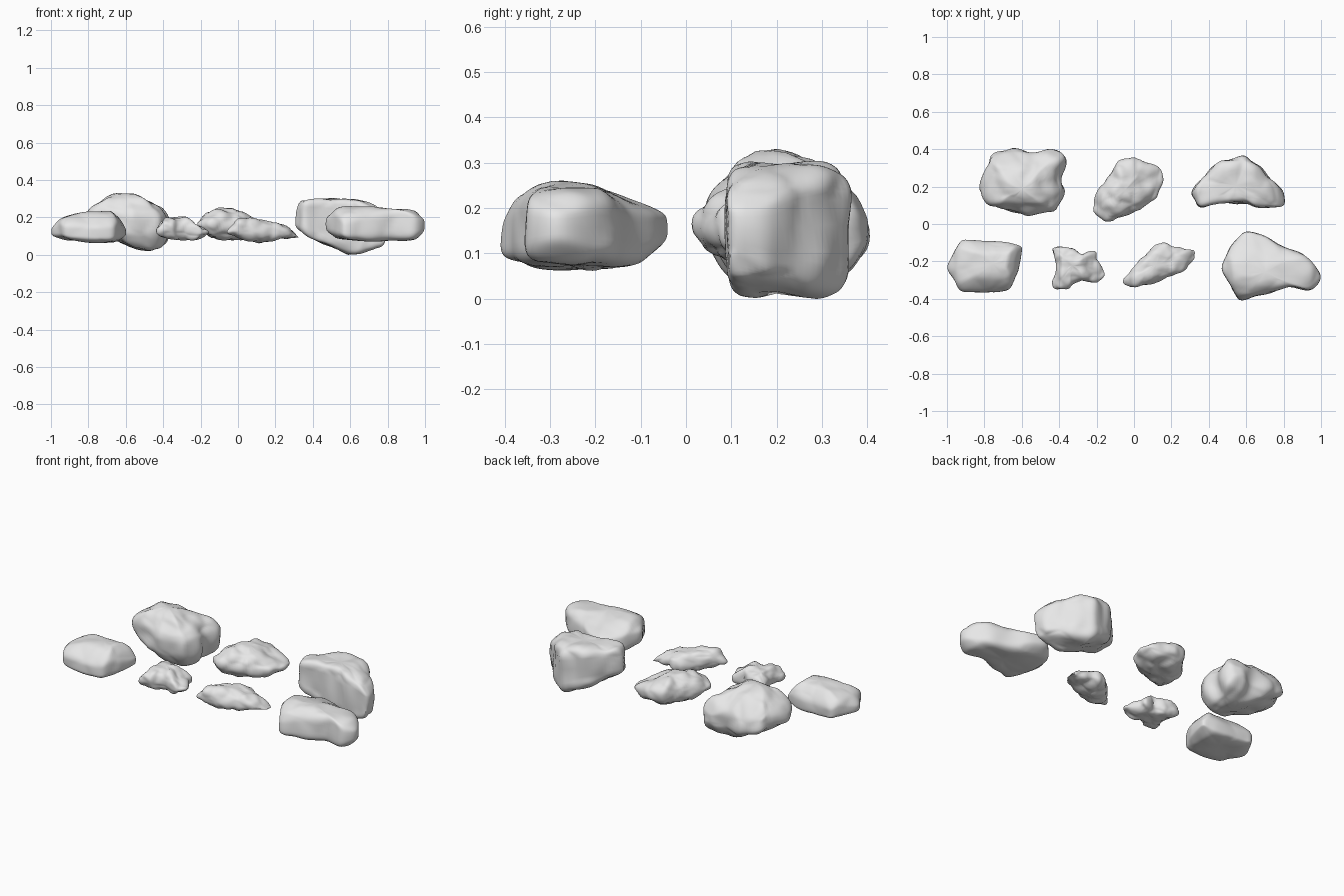
import bpy, bmesh, math
from mathutils import Vector, noise

if "Cube" in bpy.data.objects:
    bpy.data.objects.remove(bpy.data.objects["Cube"])

stone = bpy.data.materials.new("grey stone")
stone.diffuse_color = (0.8, 0.8, 0.8, 1)
stone.use_nodes = True
stone.node_tree.nodes["Principled BSDF"].inputs["Base Color"].default_value = stone.diffuse_color


def height(profile, x):
    """Linear lookup in a list of (position, z) points."""
    if x <= profile[0][0]:
        return profile[0][1]
    for (x0, z0), (x1, z1) in zip(profile, profile[1:]):
        if x <= x1:
            return z0 + (z1 - z0) * (x - x0) / (x1 - x0)
    return profile[-1][1]


def resample(points, count):
    """Even points along a closed outline, with the corners slightly worn."""
    pts = [Vector(p) for p in points]
    sides = list(zip(pts, pts[1:] + pts[:1]))
    step = sum((b - a).length for a, b in sides) / count
    out, offset = [], 0.0
    for a, b in sides:
        length = (b - a).length
        while offset < length and len(out) < count:
            out.append(a.lerp(b, offset / length))
            offset += step
        offset -= length
    for _ in range(2):
        out = [p * 0.5 + (out[i - 1] + out[(i + 1) % len(out)]) * 0.25 for i, p in enumerate(out)]
    return out


def rock(name, outline, top, bottom, crown, base, square=3.0, waist=0.5, rough=0.012, scale=9.0,
         side_top=((0, 9),), side_bottom=((0, -9),)):
    """Rings shrink from the outline to a crown point above and a base point below.
    top and bottom limit z along x; side_top and side_bottom limit it along y."""
    ring = resample(outline, 80)
    half = 18
    crown, base = Vector(crown), Vector(base)
    bm = bmesh.new()

    def add(p, lift):
        hi = min(height(top, p.x), height(side_top, p.y))
        lo = max(height(bottom, p.x), height(side_bottom, p.y))
        hi = max(hi, lo + 0.02)
        mid = lo + waist * (hi - lo)
        return bm.verts.new((p.x, p.y, mid + lift * ((hi - mid) if lift > 0 else (mid - lo))))

    rows = []
    for k in range(-half + 1, half):
        a = math.pi / 2 * k / half
        s = math.cos(a) ** (2 / square)
        lift = math.copysign(abs(math.sin(a)) ** (2 / square), k) if k else 0.0
        centre = crown if k > 0 else base
        rows.append([add(centre.lerp(p, s), lift) for p in ring])
    n = len(ring)
    for r0, r1 in zip(rows, rows[1:]):
        for i in range(n):
            j = (i + 1) % n
            bm.faces.new((r0[i], r0[j], r1[j], r1[i]))
    low, high = add(base, -1), add(crown, 1)
    for i in range(n):
        j = (i + 1) % n
        bm.faces.new((low, rows[0][j], rows[0][i]))
        bm.faces.new((high, rows[-1][i], rows[-1][j]))
    bmesh.ops.recalc_face_normals(bm, faces=bm.faces)
    bmesh.ops.smooth_vert(bm, verts=bm.verts, factor=0.5, use_axis_x=True, use_axis_y=True, use_axis_z=True)
    bm.normal_update()
    # chipped facets plus fine pitting
    moves = []
    for v in bm.verts:
        d = noise.voronoi(v.co * scale)[0]
        chip = min(d[1] - d[0], 0.5) - 0.25
        moves.append(v.normal * rough * (1.2 * chip + 0.7 * noise.noise(v.co * scale * 1.5)))
    for v, m in zip(bm.verts, moves):
        v.co += m
    mesh = bpy.data.meshes.new(name)
    bm.to_mesh(mesh)
    bm.free()
    mesh.materials.append(stone)
    obj = bpy.data.objects.new(name, mesh)
    bpy.context.collection.objects.link(obj)
    bpy.ops.object.select_all(action='DESELECT')
    obj.select_set(True)
    bpy.context.view_layer.objects.active = obj
    bpy.ops.object.shade_smooth_by_angle(angle=math.radians(40))


# back row
rock("back_left_boulder",
     [(-.77, .37), (-.66, .40), (-.53, .38), (-.45, .415), (-.38, .39), (-.36, .34), (-.395, .25),
      (-.37, .18), (-.41, .08), (-.48, .055), (-.58, .045), (-.69, .08), (-.78, .10), (-.83, .18), (-.80, .26)],
     [(-.83, .24), (-.79, .27), (-.68, .32), (-.6, .335), (-.54, .32), (-.45, .28), (-.37, .265)],
     [(-.83, .13), (-.7, .085), (-.55, .03), (-.42, .015), (-.37, .05)],
     (-.6, .18), (-.52, .22), square=3.4, waist=.5, rough=.015, scale=7,
     side_top=((.04, .24), (.11, .30), (.17, .335), (.30, .30), (.36, .26), (.42, .21)),
     side_bottom=((.04, .08), (.12, .02), (.28, .02), (.36, .05), (.42, .10)))
rock("back_middle_rock",
     [(-.09, .34), (0, .36), (.09, .32), (.15, .31), (.155, .2), (.11, .13), (.03, .075),
      (-.09, .03), (-.16, .01), (-.21, .065), (-.22, .13), (-.19, .19), (-.13, .26)],
     [(-.22, .18), (-.18, .235), (-.1, .25), (0, .24), (.06, .21), (.15, .185)],
     [(-.22, .14), (-.16, .09), (-.05, .075), (.08, .08), (.15, .11)],
     (-.05, .18), (-.04, .18), square=2.5, rough=.016, scale=10)
rock("back_right_boulder",
     [(.30, .16), (.35, .235), (.46, .335), (.59, .365), (.67, .31), (.79, .18), (.81, .09),
      (.65, .085), (.6, .115), (.43, .105), (.34, .09)],
     [(.30, .26), (.34, .295), (.5, .30), (.65, .295), (.74, .265), (.80, .22)],
     [(.30, .13), (.38, .09), (.5, .04), (.59, 0), (.66, .01), (.78, .04), (.80, .07)],
     (.54, .21), (.59, .2), square=6.0, waist=.55, rough=.012, scale=8)

# front row
rock("front_left_rock",
     [(-.92, -.08), (-.72, -.095), (-.59, -.115), (-.62, -.25), (-.66, -.355), (-.76, -.37),
      (-.93, -.36), (-.97, -.28), (-1.0, -.235), (-.965, -.15)],
     [(-1, .15), (-.95, .20), (-.86, .225), (-.78, .23), (-.68, .24), (-.63, .19), (-.59, .15)],
     [(-1, .095), (-.9, .075), (-.75, .065), (-.66, .065), (-.59, .09)],
     (-.75, -.21), (-.8, -.23), square=4.2, waist=.45, rough=.008, scale=6,
     side_top=((-.37, .17), (-.29, .22), (-.22, .245), (-.15, .225), (-.08, .17)))
rock("front_small_rock",
     [(-.445, -.125), (-.34, -.12), (-.29, -.16), (-.2, -.145), (-.2, -.2), (-.15, -.26),
      (-.19, -.32), (-.26, -.305), (-.33, -.315), (-.345, -.35), (-.43, -.35), (-.435, -.30), (-.41, -.235)],
     [(-.44, .16), (-.39, .205), (-.28, .2), (-.22, .17), (-.15, .14)],
     [(-.44, .09), (-.35, .08), (-.22, .075), (-.15, .10)],
     (-.33, -.22), (-.31, -.23), square=2.7, rough=.012, scale=12)
rock("front_middle_rock",
     [(-.065, -.315), (0, -.22), (.11, -.115), (.17, -.095), (.22, -.125), (.33, -.135), (.33, -.19),
      (.27, -.25), (.19, -.28), (.085, -.325), (-.02, -.345)],
     [(-.06, .14), (0, .205), (.1, .195), (.18, .18), (.27, .15), (.33, .11)],
     [(-.06, .10), (0, .08), (.13, .065), (.22, .08), (.33, .075)],
     (.12, -.22), (.13, -.22), square=2.5, rough=.012, scale=11)
rock("front_right_boulder",
     [(.465, -.24), (.51, -.12), (.59, -.035), (.7, -.06), (.81, -.13), (.91, -.16), (.985, -.24),
      (1.005, -.29), (.95, -.36), (.83, -.335), (.73, -.365), (.56, -.415), (.51, -.325)],
     [(.465, .22), (.53, .255), (.6, .265), (.8, .25), (.95, .24), (1, .21)],
     [(.465, .11), (.52, .08), (.72, .07), (.85, .075), (.95, .075), (1, .11)],
     (.7, -.26), (.75, -.24), square=4.5, waist=.5, rough=.008, scale=6,
     side_top=((-.42, .18), (-.38, .23), (-.33, .25), (-.28, .26), (-.2, .25), (-.12, .22), (-.03, .20)),
     side_bottom=((-.42, .08), (-.35, .065), (-.2, .06), (-.1, .075), (-.03, .125)))
